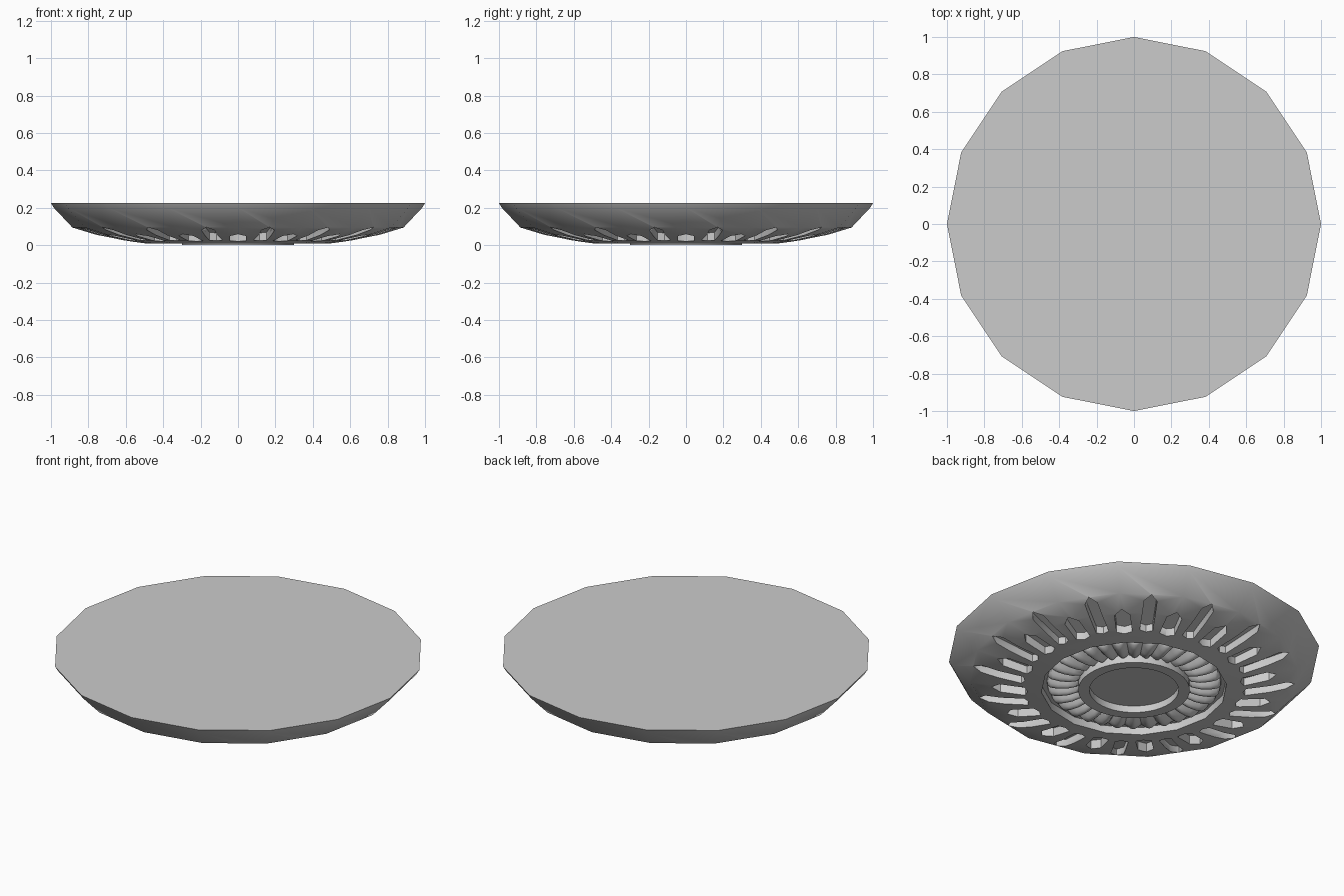
import bpy, bmesh, math
from math import sin, cos, pi, radians

if "Cube" in bpy.data.objects:
    bpy.data.objects.remove(bpy.data.objects["Cube"])


def finish(me, angle=40):
    me.shade_smooth()
    me.set_sharp_from_angle(angle=radians(angle))


def make_object(name, bm):
    bmesh.ops.recalc_face_normals(bm, faces=bm.faces)
    me = bpy.data.meshes.new(name)
    bm.to_mesh(me)
    bm.free()
    ob = bpy.data.objects.new(name, me)
    bpy.context.scene.collection.objects.link(ob)
    return ob


def loft(bm, rings):
    for a, b in zip(rings, rings[1:]):
        for i in range(len(a)):
            j = (i + 1) % len(a)
            bm.faces.new((a[i], a[j], b[j], b[i]))
    bm.faces.new(rings[0])
    bm.faces.new(rings[-1])


def lathe(bm, profile, n, zfun=None):
    rings = []
    for r, z, amp in profile:
        ring = []
        for i in range(n):
            t = 2 * pi * i / n
            ring.append(bm.verts.new((r * cos(t), r * sin(t), z - amp * abs(sin(16 * t)))))
        rings.append(ring)
    loft(bm, rings)


# Shallow sixteen-sided dish with a flat top
BOWL = [(0.2, 0.0), (0.35, 0.003), (0.5, 0.01), (0.62, 0.026), (0.75, 0.053),
        (0.885, 0.094), (0.985, 0.2), (1.0, 0.225)]
bm = bmesh.new()
lathe(bm, [(r, z, 0) for r, z in BOWL], 16)
dish = make_object("dish", bm)


# Radial slots: pointed outlines with a floor that follows the bowl slope
def add_slot(bm, ang, r0, r1, half_w):
    tip = 0.045
    outline = [(r0, 0), (r0 + 0.015, half_w), (r1 - tip, half_w), (r1, 0),
               (r1 - tip, -half_w), (r0 + 0.015, -half_w)]
    low, high = [], []
    for r, s in outline:
        x, y = r * cos(ang) - s * sin(ang), r * sin(ang) + s * cos(ang)
        low.append(bm.verts.new((x, y, -0.1)))
        high.append(bm.verts.new((x, y, 0.065 + (r - r0) * 0.24)))
    loft(bm, [low, high])


bm = bmesh.new()
for k in range(16):
    a = k * pi / 8
    add_slot(bm, a, 0.575, 0.77, 0.042)
    add_slot(bm, a + pi / 16, 0.59, 0.87, 0.035)
slots = make_object("slot_cutter", bm)

# Round recess that holds the rosette
bm = bmesh.new()
lathe(bm, [(0.5, -0.1, 0), (0.5, 0.055, 0)], 16)
recess = make_object("recess_cutter", bm)

for cutter in (slots, recess):
    mod = dish.modifiers.new(cutter.name, "BOOLEAN")
    mod.operation = "DIFFERENCE"
    mod.solver = "EXACT"
    mod.object = cutter
dg = bpy.context.evaluated_depsgraph_get()
dish_mesh = bpy.data.meshes.new_from_object(dish.evaluated_get(dg))
dish.modifiers.clear()
dish.data = dish_mesh
finish(dish_mesh)
for cutter in (slots, recess):
    bpy.data.objects.remove(cutter)

# Fluted ring of thirty-two ribs inside the recess
bm = bmesh.new()
lathe(bm, [(0.29, 0.06, 0), (0.29, 0.05, 0.0), (0.31, 0.047, 0.025), (0.36, 0.044, 0.034),
           (0.41, 0.044, 0.034), (0.45, 0.048, 0.03), (0.465, 0.054, 0.02),
           (0.47, 0.06, 0)], 32 * 8)
ribs = make_object("fluted_ring", bm)
finish(ribs.data)

# Raised hub ring around the sunken centre disc
bm = bmesh.new()
lathe(bm, [(0.3, 0.06, 0), (0.3, 0.0, 0), (0.24, 0.0, 0), (0.24, 0.04, 0)], 64)
hub = make_object("hub_ring", bm)
finish(hub.data)
